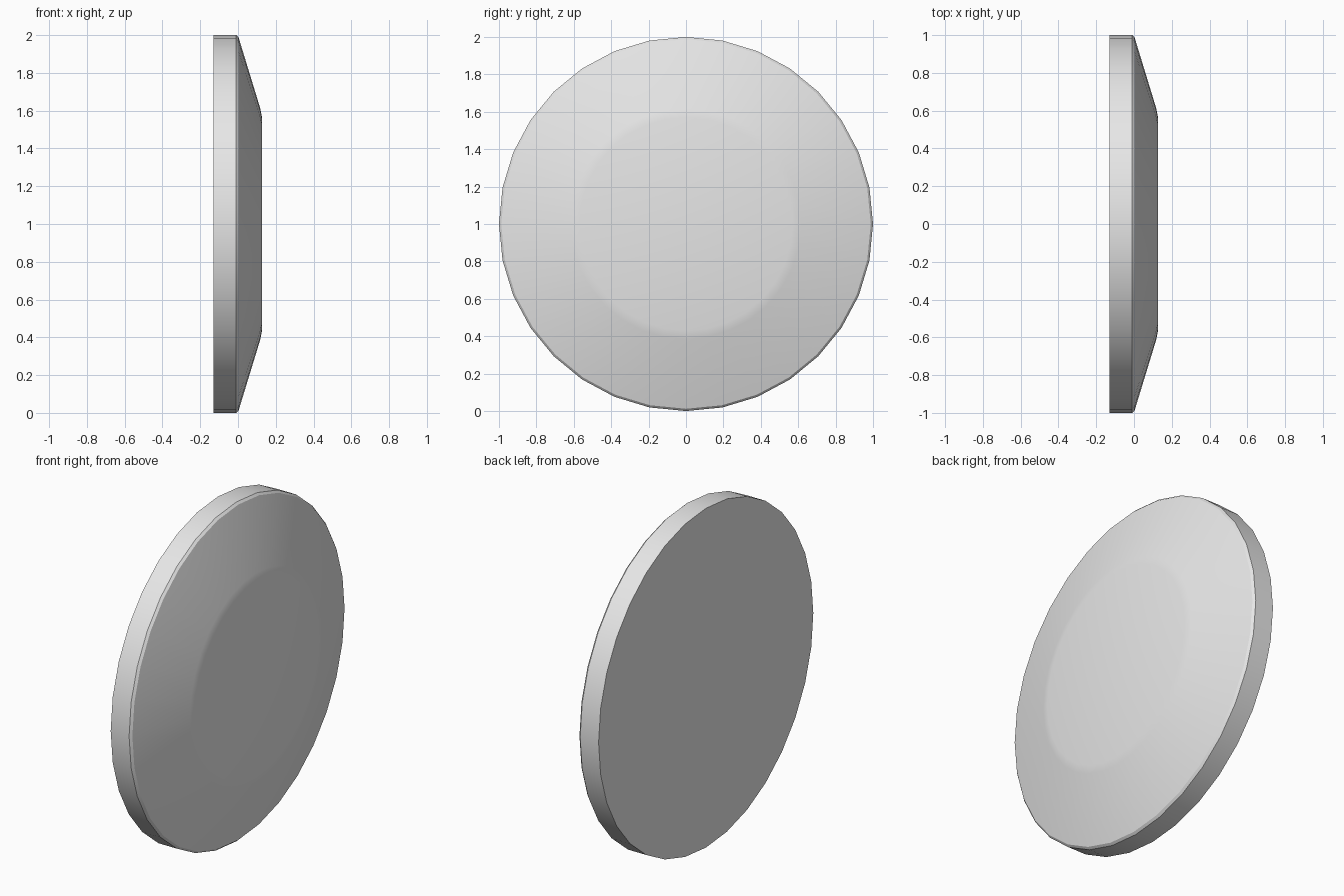
import bpy
import bmesh
import math

cube = bpy.data.objects.get("Cube")
if cube:
    bpy.data.objects.remove(cube, do_unlink=True)

# Plain grey material
grey = bpy.data.materials.new("light_grey")
grey.use_nodes = True
colour = (0.8, 0.8, 0.8, 1)
grey.diffuse_color = colour
grey.node_tree.nodes["Principled BSDF"].inputs["Base Color"].default_value = colour

SIDES = 32
# Profile of the disc as (x, radius): back edge, rim, lip, slope, plateau edge
profile = [(-0.13, 1.0), (-0.01, 1.0), (0.003, 0.988), (0.117, 0.615), (0.126, 0.57)]

bm = bmesh.new()
rings = []
for x, radius in profile:
    ring = []
    for i in range(SIDES):
        a = math.tau * i / SIDES
        ring.append(bm.verts.new((x, radius * math.cos(a), 1 + radius * math.sin(a))))
    rings.append(ring)

# Walls between neighbouring rings
for low, high in zip(rings, rings[1:]):
    for i in range(SIDES):
        j = (i + 1) % SIDES
        bm.faces.new((low[i], low[j], high[j], high[i]))

# Flat back and front plateau
bm.faces.new(list(reversed(rings[0])))
bm.faces.new(rings[-1])
bmesh.ops.recalc_face_normals(bm, faces=bm.faces)

mesh = bpy.data.meshes.new("bevelled_disc")
bm.to_mesh(mesh)
bm.free()
mesh.materials.append(grey)
disc = bpy.data.objects.new("bevelled_disc", mesh)
bpy.context.collection.objects.link(disc)

# Smooth rim and slope, keep the outer edges crisp
bpy.ops.object.select_all(action="DESELECT")
disc.select_set(True)
bpy.context.view_layer.objects.active = disc
bpy.ops.object.shade_smooth_by_angle(angle=math.radians(30))
